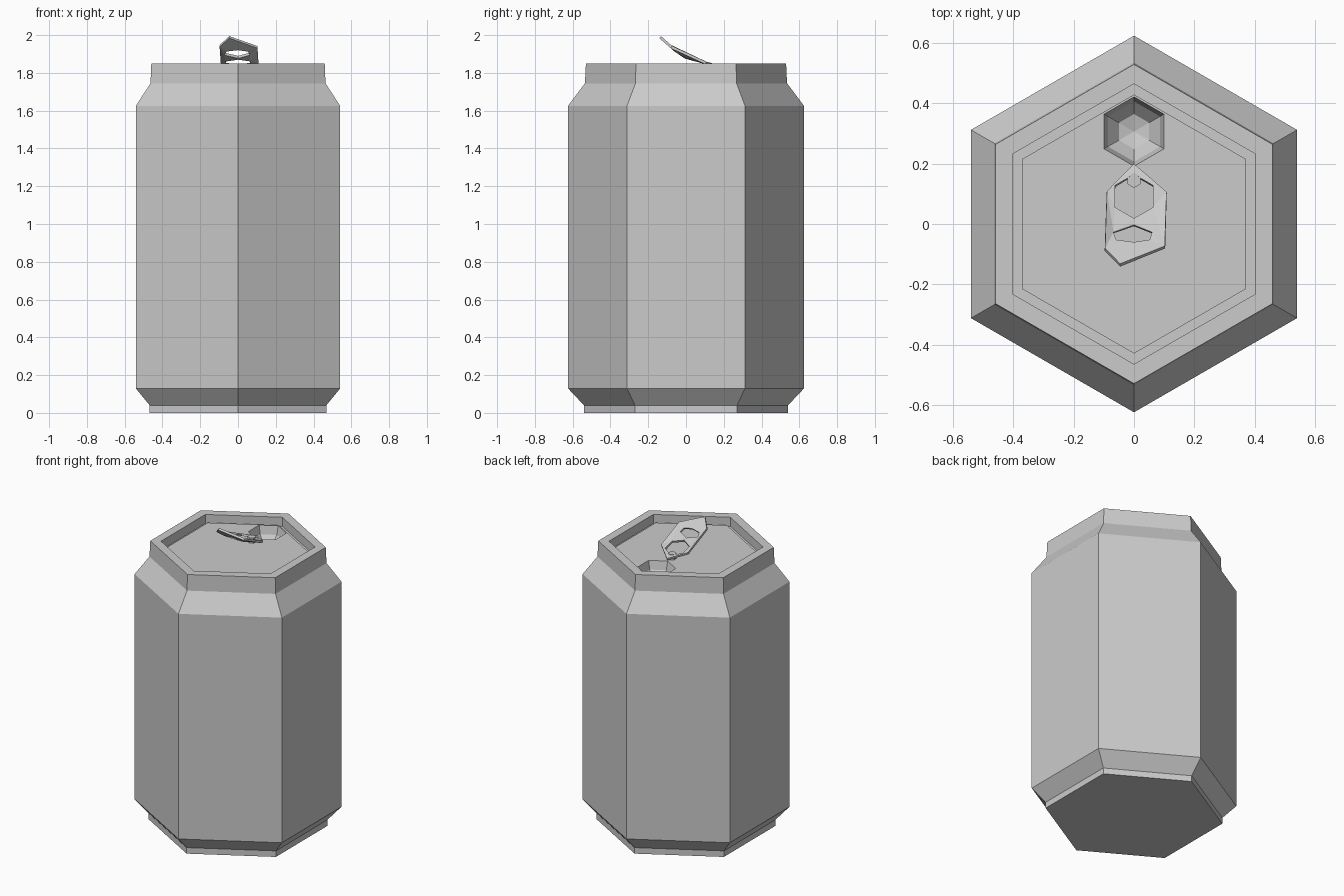
import bpy, bmesh
from math import sin, cos, pi

if "Cube" in bpy.data.objects:
    bpy.data.objects.remove(bpy.data.objects["Cube"])


def finish(bm, name):
    mesh = bpy.data.meshes.new(name)
    bm.to_mesh(mesh)
    bm.free()
    obj = bpy.data.objects.new(name, mesh)
    bpy.context.collection.objects.link(obj)
    return obj


def hexagon(r, cy=0.0):
    return [(r * cos(pi / 2 + i * pi / 3), cy + r * sin(pi / 2 + i * pi / 3)) for i in range(6)]


def loft(name, rings, cap_start=False, cap_end=False):
    """Skin hexagonal rings given as (radius, z, centre y)."""
    bm = bmesh.new()
    loops = [[bm.verts.new((x, y, z)) for x, y in hexagon(r, cy)] for r, z, cy in rings]
    for a, b in zip(loops, loops[1:]):
        for i in range(6):
            j = (i + 1) % 6
            bm.faces.new((a[i], a[j], b[j], b[i]))
    if cap_start:
        bm.faces.new(loops[0][::-1])
    if cap_end:
        bm.faces.new(loops[-1])
    return finish(bm, name)


# Can wall, from the base up to the rim
loft("can_body", [(0.54, 0, 0), (0.54, 0.04, 0), (0.625, 0.13, 0), (0.625, 1.625, 0),
                  (0.535, 1.745, 0), (0.53, 1.85, 0), (0.465, 1.85, 0)], cap_start=True)

# Lid: rim wall, groove, flat panel, and the bowl-shaped opening towards the back
HOLE_Y = 0.307
loft("lid", [(0.465, 1.85, 0), (0.465, 1.79, 0), (0.43, 1.79, 0), (0.43, 1.81, 0),
             (0.115, 1.81, HOLE_Y), (0.10, 1.755, HOLE_Y), (0.058, 1.71, HOLE_Y),
             (0.001, 1.695, HOLE_Y)], cap_end=True)

# Rivet holding the tab
loft("rivet", [(0.025, 1.81, 0.145), (0.025, 1.845, 0.145)], cap_end=True)

# Pull tab: bent plate with two openings
BEND = [(-0.135, 1.997), (-0.05, 1.922), (0.0, 1.888), (0.15, 1.848), (0.2, 1.83)]


def bend_height(y):
    for (y0, z0), (y1, z1) in zip(BEND, BEND[1:]):
        if y <= y1:
            return z0 + (z1 - z0) * (y - y0) / (y1 - y0)
    return BEND[-1][1]


outline = [(0, 0.2), (-0.09, 0.109), (-0.096, -0.08), (-0.046, -0.132), (0.102, -0.073), (0.108, 0.107)]
finger_hole = [(-0.068, -0.027), (0, -0.003), (0.06, -0.027), (0.052, -0.052), (0, -0.06), (-0.06, -0.052)]
bm = bmesh.new()
edges = []
for loop in (outline, hexagon(0.073, 0.092), finger_hole):
    vs = [bm.verts.new((x, y, 0)) for x, y in loop]
    edges += [bm.edges.new((vs[i], vs[(i + 1) % len(vs)])) for i in range(len(vs))]
bmesh.ops.triangle_fill(bm, edges=edges, use_beauty=True, normal=(0, 0, 1))
for v in bm.verts:
    v.co.z = bend_height(v.co.y)
bmesh.ops.recalc_face_normals(bm, faces=bm.faces)
if sum(f.normal.z for f in bm.faces) < 0:
    bmesh.ops.reverse_faces(bm, faces=bm.faces)
tab = finish(bm, "pull_tab")
solid = tab.modifiers.new("thickness", 'SOLIDIFY')
solid.thickness = 0.014
solid.offset = -1
